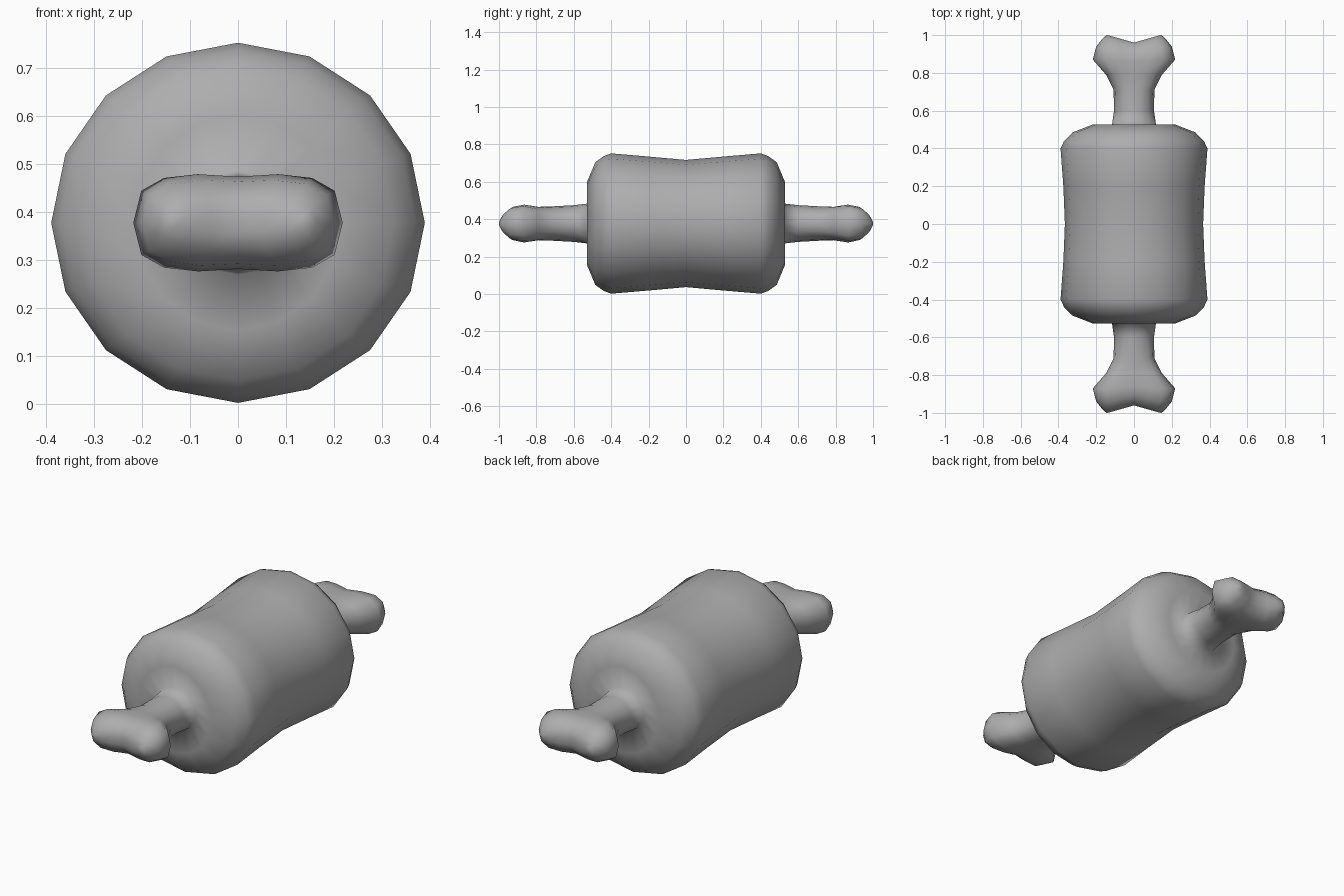
import bpy
from math import sin, cos, pi, copysign

if "Cube" in bpy.data.objects:
    bpy.data.objects.remove(bpy.data.objects["Cube"])

CZ = 0.377  # height of the long axis
N = 16      # sides of every ring


def section(y, rx, rz, power=1.0, waist=0.0, notch=0.0):
    """Rounded ring in the xz plane; waist pinches the middle, notch pulls it towards y = 0."""
    pts = []
    for i in range(N):
        a = 2 * pi * i / N
        c, s = cos(a), sin(a)
        mid = max(0.0, 1 - abs(c) * 1.5)
        z = copysign(abs(s) ** power, s) * rz * (1 - waist * mid)
        pts.append((c * rx, y - notch * max(0, 1 - abs(c * rx) / 0.14), CZ + z))
    return pts


def loft(name, rings):
    """Skin the rings with quads and close both ends with strips across x."""
    verts = [p for r in rings for p in r]
    faces = []
    for k in range(len(rings) - 1):
        for i in range(N):
            j = (i + 1) % N
            faces.append(((k + 1) * N + i, (k + 1) * N + j, k * N + j, k * N + i))
    for base, last in ((0, False), ((len(rings) - 1) * N, True)):
        for i in range(N // 2):
            ids = dict.fromkeys([i, i + 1, (N - i - 1) % N, (N - i) % N])
            f = tuple(base + v for v in ids)
            faces.append(f[::-1] if last else f)
    mesh = bpy.data.meshes.new(name)
    mesh.from_pydata(verts, [], faces)
    mesh.shade_smooth()
    ob = bpy.data.objects.new(name, mesh)
    bpy.context.collection.objects.link(ob)
    return ob


# Meat half: waisted roll with nearly flat ends (y, x radius, z radius)
meat = [(0.20, 0.374, 0.358), (0.40, 0.389, 0.375), (0.44, 0.370, 0.360),
        (0.485, 0.325, 0.328), (0.528, 0.215, 0.225), (0.515, 0.118, 0.108)]

# Bone half: round shaft swelling into a two-lobed knob
# (y, x radius, z radius, squareness, waist, notch)
bone = [(0.60, 0.106, 0.098, 1.0, 0, 0),
        (0.71, 0.108, 0.092, 0.9, 0, 0),
        (0.79, 0.148, 0.095, 0.65, 0.06, 0),
        (0.87, 0.218, 0.113, 0.55, 0.15, 0.01),
        (0.94, 0.200, 0.098, 0.55, 0.13, 0.03),
        (0.985, 0.164, 0.058, 0.6, 0.10, 0.035),
        (1.00, 0.145, 0.022, 0.6, 0, 0.04)]

# Both halves mirrored about the middle ring and skinned in one piece
half = [section(*r) for r in meat + bone]
mirrored = [[(x, -y, z) for x, y, z in r] for r in reversed(half)]
body = loft("meat_on_bone", mirrored + [section(0, 0.366, 0.340)] + half)

# Mid grey surface
grey = bpy.data.materials.new("mid_grey")
grey.diffuse_color = (0.42, 0.42, 0.42, 1)
grey.use_nodes = True
grey.node_tree.nodes["Principled BSDF"].inputs["Base Color"].default_value = grey.diffuse_color
body.data.materials.append(grey)
